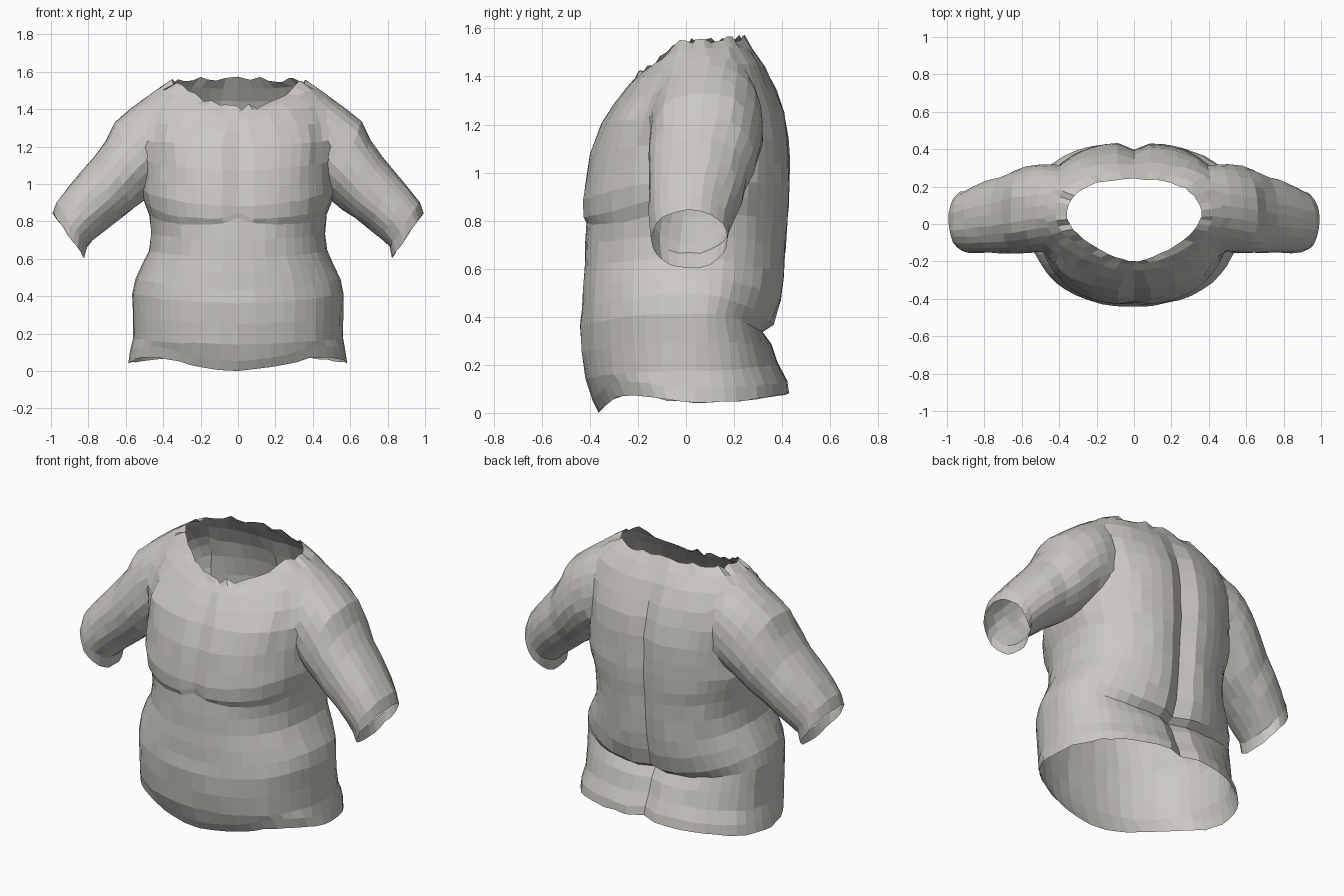
import bpy, bmesh, random
from math import sin, cos, tau, exp
from mathutils import Vector

random.seed(4)
if "Cube" in bpy.data.objects:
    bpy.data.objects.remove(bpy.data.objects["Cube"])

skin = bpy.data.materials.new("warm_grey")
skin.use_nodes = True
COLOUR = (0.60, 0.58, 0.545, 1)
skin.diffuse_color = COLOUR
skin.node_tree.nodes["Principled BSDF"].inputs["Base Color"].default_value = COLOUR


def jitter(amount):
    return random.uniform(-amount, amount)


def spow(value, power):
    return abs(value) ** power * (1 if value >= 0 else -1)


def closed_loft(name, rings):
    """Skin the rings; the two end caps are flagged smooth so they can be opened later."""
    bm = bmesh.new()
    loops = [[bm.verts.new(p) for p in ring] for ring in rings]
    count = len(loops[0])
    for low, high in zip(loops, loops[1:]):
        for i in range(count):
            j = (i + 1) % count
            bm.faces.new((low[i], low[j], high[j], high[i]))
    for loop in (loops[0], loops[-1]):
        middle = bm.verts.new(sum((v.co for v in loop), Vector()) / count)
        for i in range(count):
            bm.faces.new((loop[i], loop[(i + 1) % count], middle)).smooth = True
    bmesh.ops.recalc_face_normals(bm, faces=bm.faces)
    mesh = bpy.data.meshes.new(name)
    bm.to_mesh(mesh)
    bm.free()
    mesh.materials.append(skin)
    obj = bpy.data.objects.new(name, mesh)
    bpy.context.collection.objects.link(obj)
    return obj


# Torso rows: half width, front y, back y, then height at front, side and back
TORSO = [
    (.585, -.36, .435, .00, .04, .08),
    (.575, -.39, .425, .05, .10, .13),
    (.56, -.42, .39, .14, .17, .20),
    (.56, -.435, .36, .25, .29, .28),
    (.565, -.44, .325, .36, .41, .33),
    (.55, -.435, .37, .43, .49, .36),
    (.515, -.43, .40, .52, .56, .46),
    (.475, -.425, .415, .60, .64, .56),
    (.465, -.42, .425, .70, .73, .68),
    (.475, -.415, .43, .785, .83, .78),
    (.50, -.43, .435, .81, .90, .86),
    (.515, -.435, .44, .88, .96, .95),
    (.51, -.42, .44, .97, 1.03, 1.04),
    (.51, -.40, .435, 1.07, 1.12, 1.14),
    (.53, -.355, .415, 1.20, 1.24, 1.25),
    (.535, -.30, .38, 1.28, 1.35, 1.34),
    (.50, -.25, .33, 1.35, 1.45, 1.44),
    (.43, -.22, .28, 1.38, 1.52, 1.51),
    (.36, -.20, .24, 1.40, 1.55, 1.55),
]
SEGMENTS = 48


def torso_ring(index, row):
    width, front, back, z_front, z_side, z_back = row
    neck = min(max((z_side - 1.25) / .3, 0), 1)
    rim = index == len(TORSO) - 1
    ring = []
    for i in range(SEGMENTS):
        a = tau * i / SEGMENTS
        c, s = cos(a), sin(a)
        power = .88 + neck * (.45 if s < 0 else -.05)
        x = width * spow(c, power)
        depth, z_end = (front, z_front) if s < 0 else (back, z_back)
        y = .04 + (depth - .04) * abs(s) ** power
        z = z_side + (z_end - z_side) * s * s
        # Grooves down the spine and between the chest halves
        if s > 0:
            y -= .045 * (1 - neck) * exp(-(x / .06) ** 2)
        elif z > .79:
            y += .022 * (1 - neck) * exp(-(x / .04) ** 2)
        # Wavy hem, sagging chest folds and the ragged neck rim
        if s < 0 and index < 2:
            z += .05 * sin(2 * a) ** 2
        if s < 0 and index in (9, 10):
            z += .03 * exp(-(x / .05) ** 2) - .02 * sin(2 * a) ** 2
        if rim:
            z += jitter(.018)
        ring.append(Vector((x + jitter(.003), y + jitter(.004), z + jitter(.004))))
    return ring


# Arm rows: top x, top z, bottom x, bottom z, middle y, half depth
ARM = [
    (.36, 1.38, .26, 1.05, .10, .15),
    (.42, 1.48, .36, 1.02, .11, .20),
    (.50, 1.465, .40, .99, .10, .235),
    (.59, 1.41, .45, .95, .085, .24),
    (.66, 1.33, .50, .91, .075, .235),
    (.71, 1.23, .56, .86, .065, .22),
    (.77, 1.14, .63, .81, .05, .205),
    (.84, 1.06, .70, .76, .04, .195),
    (.91, .98, .77, .70, .025, .18),
    (.97, .90, .81, .66, .015, .165),
    (.99, .84, .82, .60, .015, .16),
]


def arm_ring(row, side):
    top_x, top_z, low_x, low_z, mid_y, depth = row
    ring = []
    for i in range(24):
        a = tau * i / 24
        t = .5 + .5 * spow(cos(a), .92)
        ring.append(Vector((side * (low_x + (top_x - low_x) * t + jitter(.004)),
                            mid_y + depth * spow(sin(a), .92) + jitter(.004),
                            low_z + (top_z - low_z) * t + jitter(.004))))
    return ring


torso = closed_loft("torso", [torso_ring(i, row) for i, row in enumerate(TORSO)])
for side, label in ((1, "left_arm"), (-1, "right_arm")):
    arm = closed_loft(label, [arm_ring(row, side) for row in ARM])
    union = torso.modifiers.new(label, 'BOOLEAN')
    union.operation = 'UNION'
    union.solver = 'EXACT'
    union.object = arm

# Merge the arms into the torso and remove the helpers
graph = bpy.context.evaluated_depsgraph_get()
merged = bpy.data.meshes.new_from_object(torso.evaluated_get(graph))
torso.modifiers.clear()
torso.data = merged
for label in ("left_arm", "right_arm"):
    bpy.data.objects.remove(bpy.data.objects[label])

# Open the neck, hem and sleeves by deleting the flagged caps
bm = bmesh.new()
bm.from_mesh(merged)
bmesh.ops.delete(bm, geom=[f for f in bm.faces if f.smooth], context='FACES')
bmesh.ops.remove_doubles(bm, verts=bm.verts, dist=.006)

# Blend the shoulders into the chest and back
shoulders = [v for v in bm.verts if .4 < abs(v.co.x) < .64 and v.co.z > 1.12]
for _ in range(4):
    bmesh.ops.smooth_vert(bm, verts=shoulders, factor=.5,
                          use_axis_x=True, use_axis_y=True, use_axis_z=True)

# Rest the hem on the ground
floor = min(v.co.z for v in bm.verts)
bmesh.ops.translate(bm, verts=bm.verts, vec=(0, 0, -floor))
bm.to_mesh(merged)
bm.free()
merged.materials.clear()
merged.materials.append(skin)
